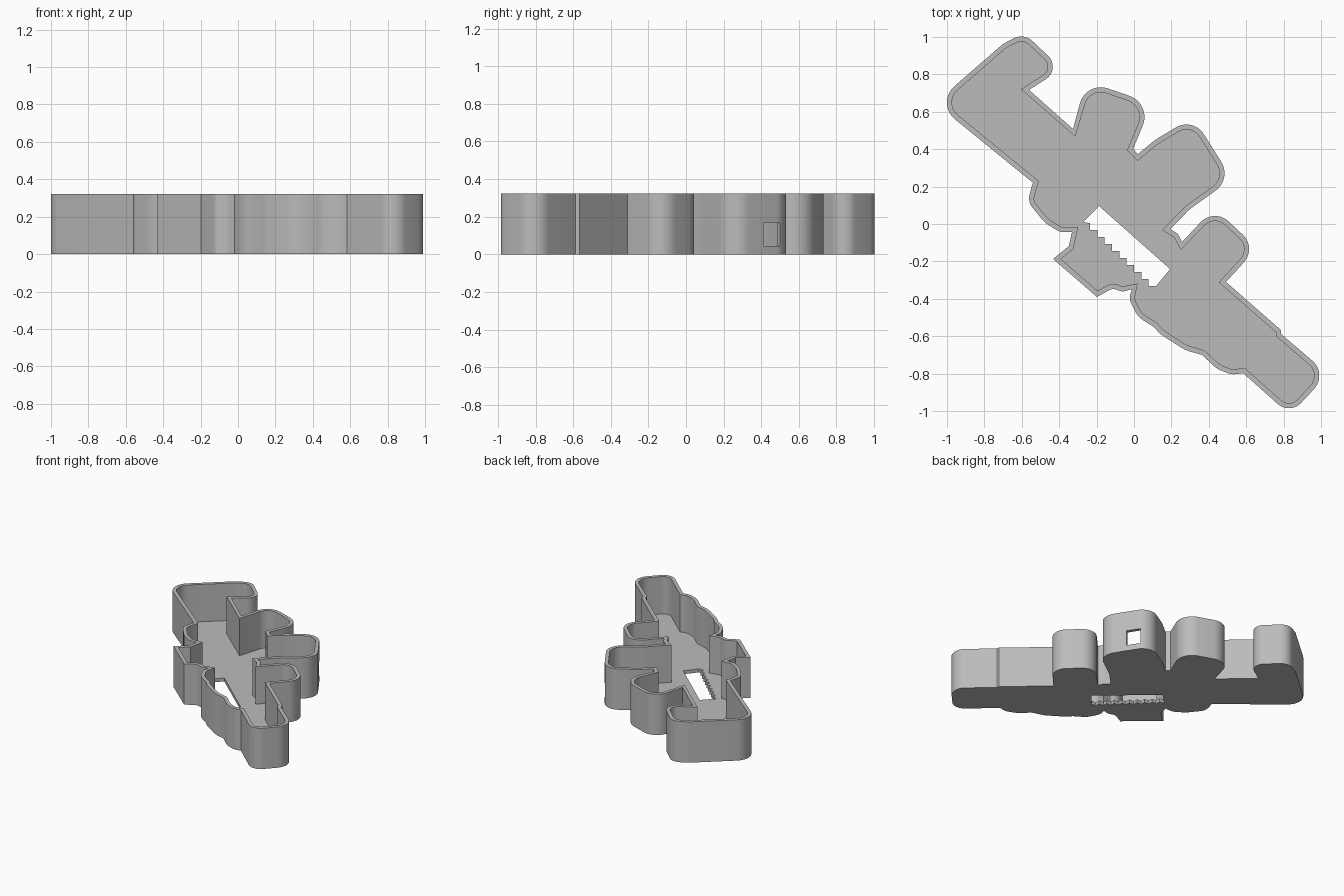
import bpy, bmesh, math
from mathutils import Vector

if "Cube" in bpy.data.objects:
    bpy.data.objects.remove(bpy.data.objects["Cube"])

HEIGHT, WALL, FLOOR = 0.322, 0.027, 0.027

# Outline corners, clockwise: x, y, fillet radius
OUTLINE = [
    (-.54, .22, 0), (-1.064, .647, .115), (-.70, .963, .05), (-.588, 1.021, .09),
    (-.385, .829, .094), (-.561, .717, 0), (-.326, .508, 0), (-.257, .765, .115),
    (.096, .644, .12), (-.005, .401, 0), (.021, .374, 0), (.112, .449, .15),
    (.316, .572, .11), (.524, .241, .115), (.299, .08, .15), (.193, -.027, 0),
    (.235, -.053, 0), (.257, -.096, 0), (.428, .086, .105), (.658, -.128, .105),
    (.492, -.31, 0), (.786, -.567, 0), (.786, -.588, 0), (1.037, -.802, .105),
    (.834, -1.021, .09), (.583, -.797, 0), (.524, -.807, .1), (.444, -.775, .12),
    (.364, -.70, 0), (.273, -.674, .15), (.139, -.588, .1), (.107, -.551, 0),
    (.021, -.497, .12), (-.027, -.401, .1), (-.011, -.348, 0), (-.064, -.364, .06),
    (-.112, -.342, .05), (-.198, -.39, 0), (-.433, -.187, 0), (-.348, -.118, 0),
    (-.332, -.043, 0), (-.396, -.043, .05), (-.476, .005, .15), (-.567, .118, .12),
    (-.551, .187, .1)]


def fillet(corners):
    """Round each corner of a closed polygon by its radius."""
    out, n = [], len(corners)
    for i, (x, y, r) in enumerate(corners):
        p = Vector((x, y))
        a = Vector(corners[i - 1][:2]) - p
        b = Vector(corners[(i + 1) % n][:2]) - p
        if r == 0:
            out.append(p)
            continue
        turn = math.pi - a.angle(b)
        trim = min(r * math.tan(turn / 2), 0.49 * a.length, 0.49 * b.length)
        r = trim / math.tan(turn / 2)
        a.normalize()
        b.normalize()
        centre = p + (a + b).normalized() * (r / math.cos(turn / 2))
        start, end = p + a * trim - centre, p + b * trim - centre
        a0 = math.atan2(start.y, start.x)
        sweep = (math.atan2(end.y, end.x) - a0 + math.pi) % math.tau - math.pi
        steps = max(2, round(abs(sweep) / math.radians(9)))
        for k in range(steps + 1):
            t = a0 + sweep * k / steps
            out.append(centre + Vector((math.cos(t), math.sin(t))) * r)
    return out


def inset(points, d):
    """Offset a clockwise polygon inward with limited mitres."""
    out, n = [], len(points)
    for i, p in enumerate(points):
        u = (p - points[i - 1]).normalized()
        v = (points[(i + 1) % n] - p).normalized()
        nu, nv = Vector((u.y, -u.x)), Vector((v.y, -v.x))
        m = (nu + nv).normalized()
        out.append(p + m * d * min(1 / max(m.dot(nu), .1), 1.6))
    return out


def prism(name, points, z0, z1):
    """Extrude a flat outline between two heights."""
    bm = bmesh.new()
    face = bm.faces.new([bm.verts.new((p[0], p[1], z0)) for p in points])
    top = bmesh.ops.extrude_face_region(bm, geom=[face])["geom"]
    bmesh.ops.translate(bm, vec=(0, 0, z1 - z0),
                        verts=[v for v in top if isinstance(v, bmesh.types.BMVert)])
    bmesh.ops.recalc_face_normals(bm, faces=bm.faces)
    mesh = bpy.data.meshes.new(name)
    bm.to_mesh(mesh)
    bm.free()
    obj = bpy.data.objects.new(name, mesh)
    bpy.context.collection.objects.link(obj)
    return obj


def cut(target, cutter):
    mod = target.modifiers.new("cut", 'BOOLEAN')
    mod.operation, mod.solver, mod.object = 'DIFFERENCE', 'EXACT', cutter
    bpy.context.view_layer.objects.active = target
    bpy.ops.object.modifier_apply(modifier=mod.name)
    bpy.data.objects.remove(cutter)


# Hollow tray: solid outline minus its inset
outer = fillet(OUTLINE)
tray = prism("tray", outer, 0, HEIGHT)
cut(tray, prism("cavity", inset(outer, WALL), FLOOR, HEIGHT + .1))

# Slot through the floor with a stepped edge
TEETH = 9
dx, dy = .353 / TEETH, -.337 / TEETH
slot = [(-.187, .096), (.193, -.241)]
for k in range(TEETH, 0, -1):
    x, y = -.235 + dx * k, .005 + dy * k
    slot += [(x, y), (x - dx, y)]
slot += [(-.235, .005), (-.273, .01)]
cut(tray, prism("slot_cutter", slot, -.1, FLOOR + .02))

# Rectangular window through one lobe wall
c, n, t = Vector((.385, .455)), Vector((.846, .533)), Vector((-.533, .846))
box = [c + n * a * .07 + t * b * .053 for a, b in ((-1, -1), (1, -1), (1, 1), (-1, 1))]
cut(tray, prism("window_cutter", box, .045, .165))

# Plain grey finish, smooth curves with sharp rims
grey = bpy.data.materials.new("grey")
grey.diffuse_color = (.5, .5, .5, 1)
grey.use_nodes = True
grey.node_tree.nodes["Principled BSDF"].inputs["Base Color"].default_value = grey.diffuse_color
tray.data.materials.clear()
tray.data.materials.append(grey)
for poly in tray.data.polygons:
    poly.material_index = 0
bpy.ops.object.select_all(action='DESELECT')
tray.select_set(True)
bpy.context.view_layer.objects.active = tray
bpy.ops.object.shade_smooth_by_angle(angle=math.radians(30))
